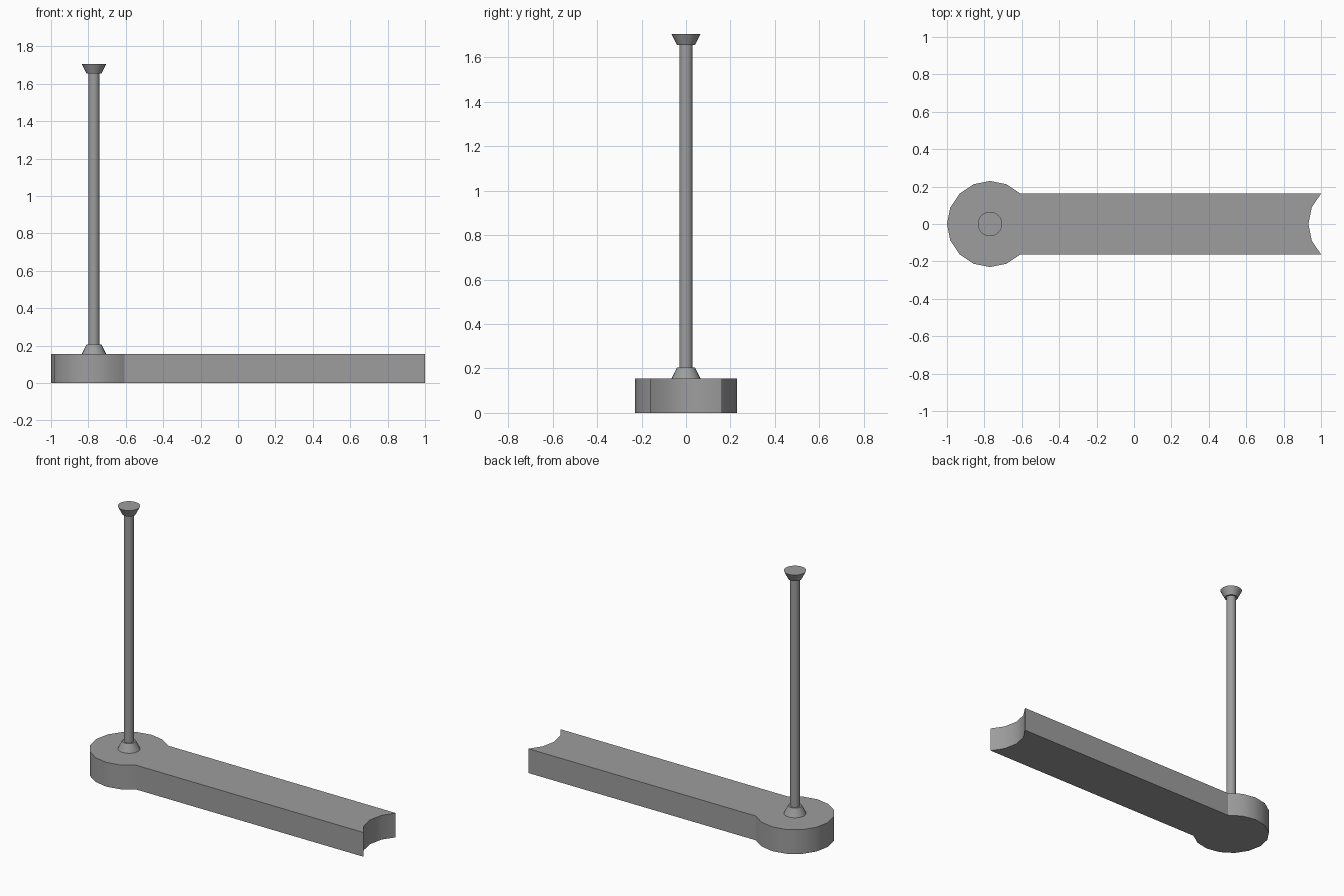
import bpy
import bmesh
from math import sin, cos, radians

cube = bpy.data.objects.get("Cube")
if cube:
    bpy.data.objects.remove(cube, do_unlink=True)

RADIUS = 0.23        # rounded end and matching notch
HUB_X = -0.77
NOTCH_X = 1 + RADIUS * cos(radians(45))
BASE_TOP = 0.155
STEP = 22.5

grey = bpy.data.materials.new("mid_grey")
grey.use_nodes = True
colour = (0.34, 0.34, 0.34, 1)
grey.diffuse_color = colour
grey.node_tree.nodes["Principled BSDF"].inputs["Base Color"].default_value = colour


def finish(name, bm):
    bmesh.ops.recalc_face_normals(bm, faces=bm.faces)
    mesh = bpy.data.meshes.new(name)
    bm.to_mesh(mesh)
    bm.free()
    mesh.materials.append(grey)
    obj = bpy.data.objects.new(name, mesh)
    bpy.context.collection.objects.link(obj)
    bpy.ops.object.select_all(action='DESELECT')
    obj.select_set(True)
    bpy.context.view_layer.objects.active = obj
    bpy.ops.object.shade_smooth_by_angle(angle=radians(30))
    return obj


def arc(cx, start, steps, direction):
    angles = [radians(start + direction * STEP * i) for i in range(steps + 1)]
    return [(cx + RADIUS * cos(a), RADIUS * sin(a)) for a in angles]


def cone(name, bottom_r, top_r, z0, z1):
    bm = bmesh.new()
    bmesh.ops.create_cone(bm, cap_ends=True, segments=24,
                          radius1=bottom_r, radius2=top_r, depth=z1 - z0)
    bmesh.ops.translate(bm, verts=bm.verts, vec=(HUB_X, 0, (z0 + z1) / 2))
    return finish(name, bm)


# Base arm: rounded hub at one end, concave notch at the other
outline = arc(HUB_X, 45, 12, 1) + arc(NOTCH_X, 225, 4, -1)
bm = bmesh.new()
face = bm.faces.new([bm.verts.new((x, y, 0)) for x, y in outline])
top = bmesh.ops.extrude_face_region(bm, geom=[face], use_keep_orig=True)
bmesh.ops.translate(bm, vec=(0, 0, BASE_TOP),
                    verts=[g for g in top["geom"] if isinstance(g, bmesh.types.BMVert)])
finish("base_arm", bm)

# Upright post with a flared collar at each end
cone("post", 0.03, 0.03, BASE_TOP, 1.68)
cone("lower_collar", 0.065, 0.04, BASE_TOP, 0.205)
cone("upper_collar", 0.04, 0.065, 1.655, 1.705)
